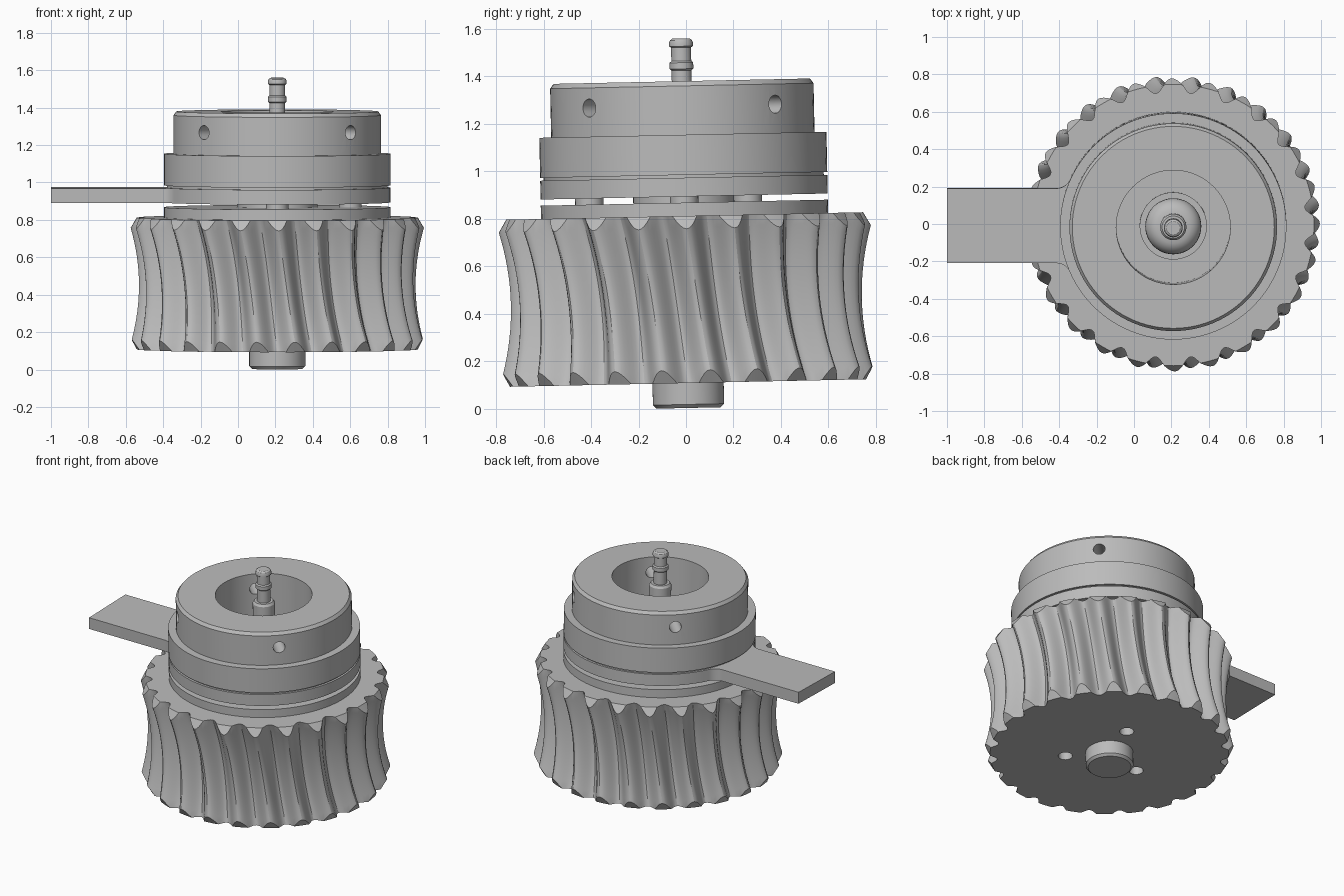
import bpy, bmesh, math
from mathutils import Vector, Matrix

old = bpy.data.objects.get("Cube")
if old:
    bpy.data.objects.remove(old, do_unlink=True)

steel = bpy.data.materials.new("grey_metal")
steel.use_nodes = True
GREY = (0.5, 0.5, 0.5, 1)
steel.diffuse_color = GREY
steel.node_tree.nodes["Principled BSDF"].inputs["Base Color"].default_value = GREY

# The whole assembly leans very slightly about the x axis
ORIGIN, LEAN = (0.21, 0.011, 0), 0.021


def finish(name, bm):
    bmesh.ops.recalc_face_normals(bm, faces=bm.faces)
    mesh = bpy.data.meshes.new(name)
    bm.to_mesh(mesh)
    bm.free()
    mesh.materials.append(steel)
    ob = bpy.data.objects.new(name, mesh)
    bpy.context.collection.objects.link(ob)
    ob.location = ORIGIN
    ob.rotation_euler.x = LEAN
    return ob


def smooth(ob):
    bpy.ops.object.select_all(action='DESELECT')
    ob.select_set(True)
    bpy.context.view_layer.objects.active = ob
    bpy.ops.object.shade_smooth_by_angle(angle=math.radians(30))


def lathe(name, profile, steps=96):
    """Revolve (radius, height) points; a zero radius closes on the axis."""
    bm = bmesh.new()
    verts = [bm.verts.new((r, 0, z)) for r, z in profile]
    edges = [bm.edges.new(pair) for pair in zip(verts, verts[1:])]
    if profile[0][0] > 0:
        edges.append(bm.edges.new((verts[-1], verts[0])))
    bmesh.ops.spin(bm, geom=verts + edges, cent=(0, 0, 0), axis=(0, 0, 1),
                   angle=math.tau, steps=steps, use_duplicate=False)
    bmesh.ops.remove_doubles(bm, verts=bm.verts, dist=1e-5)
    return finish(name, bm)


def disc(name, r, z0, z1):
    return lathe(name, [(0, z0), (r, z0), (r, z1), (0, z1)])


def drill(ob, radius, length, matrices):
    """Cut round holes at each matrix, then drop the cutter."""
    bm = bmesh.new()
    for m in matrices:
        bmesh.ops.create_cone(bm, cap_ends=True, segments=24, radius1=radius,
                              radius2=radius, depth=length, matrix=m)
    cutter = finish("hole_cutter", bm)
    cutter.hide_render = True
    mod = ob.modifiers.new("holes", 'BOOLEAN')
    mod.operation, mod.solver, mod.object = 'DIFFERENCE', 'EXACT', cutter
    bpy.ops.object.select_all(action='DESELECT')
    bpy.context.view_layer.objects.active = ob
    bpy.ops.object.modifier_apply(modifier="holes")
    bpy.data.objects.remove(cutter, do_unlink=True)


def around(radius, degrees, z):
    a = math.radians(degrees)
    return Vector((radius * math.cos(a), radius * math.sin(a), z))


# Throated helical gear: each column of vertices follows one twisted flank line
TEETH, PER_TOOTH, ROWS = 24, 16, 16
BOTTOM, TOP, FACE_R, SLOPE = 0.108, 0.812, 0.752, 0.9


def gear_radius(phase, z):
    u = 2 * (z - BOTTOM) / (TOP - BOTTOM) - 1
    tooth = 0.5 + 0.5 * math.cos(phase)
    return 0.71 + 0.091 * tooth - 0.06 * (1 - u * u)


bm = bmesh.new()
columns = []
count = TEETH * PER_TOOTH
for i in range(count):
    base = math.tau * i / count + math.pi / 2
    phase = math.tau * i / PER_TOOTH
    rim = gear_radius(phase, TOP)
    bevel = max(0.002, (rim - FACE_R) / SLOPE)
    lo, hi = BOTTOM + bevel, TOP - bevel
    heights = [BOTTOM] + [lo + (hi - lo) * k / ROWS for k in range(ROWS + 1)] + [TOP]
    column = []
    for z in heights:
        r = gear_radius(phase, z)
        if z in (BOTTOM, TOP):
            r = min(r, FACE_R)
        a = base + math.pi / TEETH * (TOP - z) / (TOP - BOTTOM)
        column.append(bm.verts.new((r * math.cos(a), r * math.sin(a), z)))
    columns.append(column)
hubs = [bm.verts.new((0, 0, BOTTOM)), bm.verts.new((0, 0, TOP))]
for i in range(count):
    a, b = columns[i - 1], columns[i]
    for k in range(len(a) - 1):
        bm.faces.new((a[k], b[k], b[k + 1], a[k + 1]))
    bm.faces.new((hubs[0], b[0], a[0]))
    bm.faces.new((hubs[1], a[-1], b[-1]))
gear = finish("helical_gear", bm)
drill(gear, 0.045, 0.3, [Matrix.Translation(around(0.28, d, BOTTOM)) for d in (73, 193, 313)])
smooth(gear)

# Shaft stub, flange and hub
smooth(lathe("bottom_shaft", [(0, 0.003), (0.135, 0.003), (0.15, 0.018), (0.15, 0.12), (0, 0.12)]))
smooth(disc("lower_flange", 0.605, 0.81, 0.868))
smooth(disc("hub", 0.215, 0.86, 0.92))

# Spacers in the gap between flange and arm plate
bm = bmesh.new()
for radius, degrees in ((0.28, 73), (0.39, 0), (0.4, 270)):
    bmesh.ops.create_cone(bm, cap_ends=True, segments=24, radius1=0.06, radius2=0.06,
                          depth=0.05, matrix=Matrix.Translation(around(radius, degrees, 0.885)))
smooth(finish("spacers", bm))

# Round plate with a filleted straight arm
R, HALF, FILLET, ARM_END = 0.605, 0.2, 0.08, -1.21
cy = HALF + FILLET
cx = -math.sqrt((R + FILLET) ** 2 - cy ** 2)
touch = math.atan2(cy, cx)
half = [(R * math.cos(touch * k / 40), R * math.sin(touch * k / 40)) for k in range(41)]
start, end = touch - math.pi, -math.pi / 2
for k in range(1, 9):
    a = start + (end - start) * k / 8
    half.append((cx + FILLET * math.cos(a), cy + FILLET * math.sin(a)))
half.append((ARM_END, HALF))
outline = half + [(x, -y) for x, y in reversed(half[1:])]
bm = bmesh.new()
face = bm.faces.new([bm.verts.new((x, y, 0.894)) for x, y in outline])
grown = bmesh.ops.extrude_face_region(bm, geom=[face])["geom"]
bmesh.ops.translate(bm, vec=(0, 0, 0.079),
                    verts=[g for g in grown if isinstance(g, bmesh.types.BMVert)])
smooth(finish("arm_plate", bm))

# Recessed seam and stepped collar with a central bore
smooth(disc("seam", 0.59, 0.965, 0.995))
collar = lathe("stepped_collar", [
    (0.305, 0.985), (0.605, 0.985), (0.605, 1.154),
    (0.555, 1.154), (0.555, 1.36), (0.54, 1.38), (0.305, 1.38)])
side = Matrix.Rotation(math.pi / 2, 4, 'Y')
drill(collar, 0.038, 0.5, [
    Matrix.Translation(around(0.45, d, 1.275)) @ Matrix.Rotation(math.radians(d), 4, 'Z') @ side
    for d in (45, 135, 225, 315)])
smooth(collar)

# Stem in the bore: foot, rounded bulb, sleeve
bulb = [(0.07 + 0.08 * math.cos(t), 1.105 + 0.08 * math.sin(t))
        for t in [math.pi * (k / 12 - 0.5) for k in range(13)]]
smooth(lathe("stem", [(0, 0.985), (0.18, 0.985), (0.18, 1.025), (0.07, 1.025)] + bulb[1:]
             + [(0.07, 1.325), (0.06, 1.34), (0, 1.34)], 48))

# Barbed pin
smooth(lathe("pin", [
    (0, 1.33), (0.042, 1.33), (0.042, 1.425), (0.05, 1.432), (0.05, 1.458),
    (0.042, 1.465), (0.042, 1.522), (0.05, 1.527), (0.05, 1.543),
    (0.046, 1.553), (0.036, 1.56), (0, 1.56)], 32))
